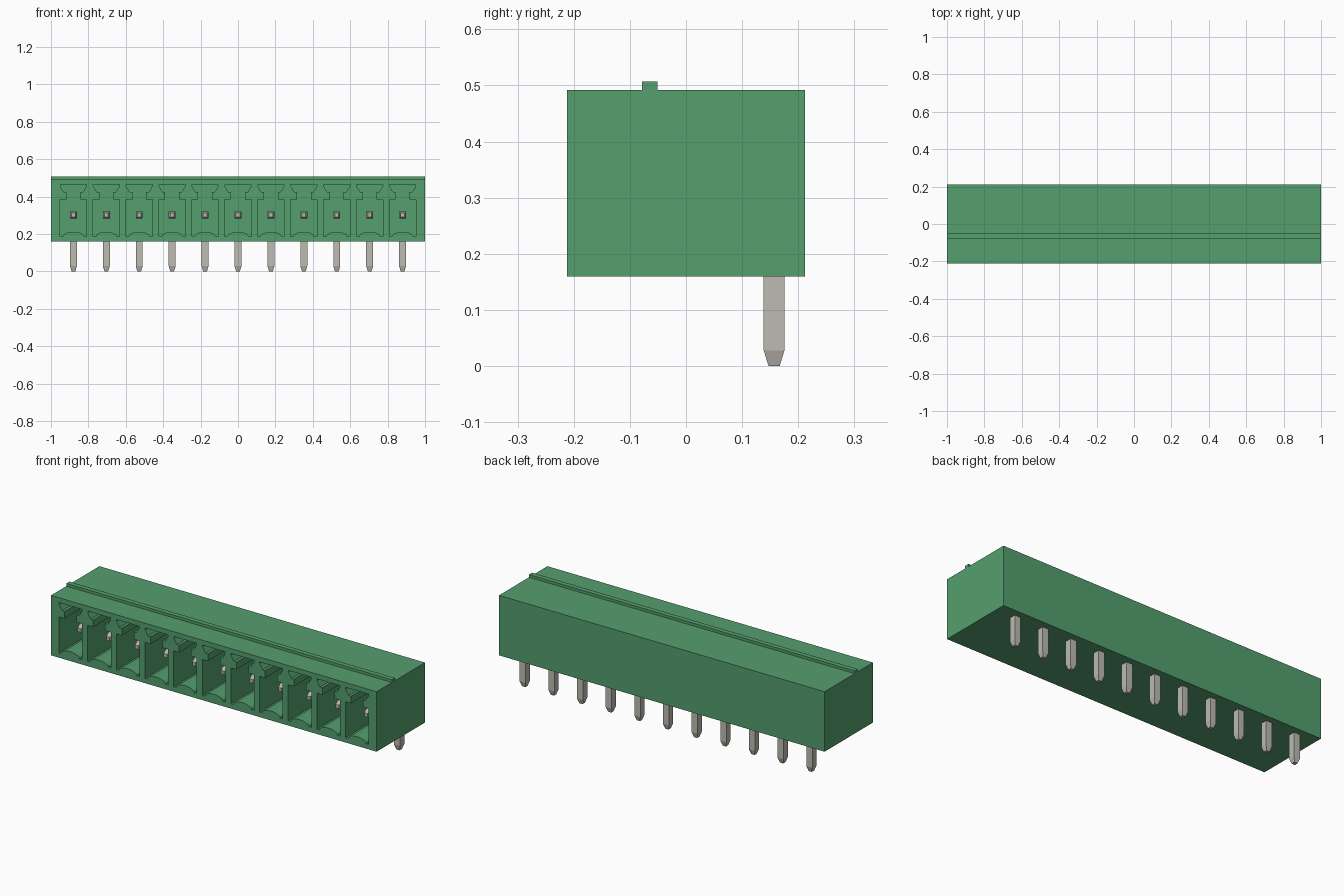
import bpy
import bmesh
import math

if "Cube" in bpy.data.objects:
    bpy.data.objects.remove(bpy.data.objects["Cube"], do_unlink=True)

COUNT, PITCH = 11, 0.176
CENTRES = [(i - (COUNT - 1) / 2) * PITCH for i in range(COUNT)]


def material(name, rgb):
    m = bpy.data.materials.new(name)
    m.use_nodes = True
    m.diffuse_color = (*rgb, 1)
    m.node_tree.nodes["Principled BSDF"].inputs["Base Color"].default_value = (*rgb, 1)
    return m


green = material("housing green", (0.089, 0.343, 0.155))
tin = material("tin grey", (0.51, 0.50, 0.44))


def finish(bm, name, mat):
    bmesh.ops.recalc_face_normals(bm, faces=bm.faces)
    mesh = bpy.data.meshes.new(name)
    bm.to_mesh(mesh)
    bm.free()
    mesh.materials.append(mat)
    obj = bpy.data.objects.new(name, mesh)
    bpy.context.collection.objects.link(obj)
    return obj


def loft(bm, rings):
    """Skin a list of equal-length point rings and cap both ends."""
    rows = [[bm.verts.new(p) for p in ring] for ring in rings]
    n = len(rows[0])
    for a, b in zip(rows, rows[1:]):
        for k in range(n):
            bm.faces.new((a[k], a[(k + 1) % n], b[(k + 1) % n], b[k]))
    bm.faces.new(rows[0])
    bm.faces.new(rows[-1])


# Housing: side profile with the small rib on top, swept along x
profile = [(-0.212, 0.159), (0.212, 0.159), (0.212, 0.492), (-0.051, 0.492),
           (-0.051, 0.507), (-0.078, 0.507), (-0.078, 0.492), (-0.212, 0.492)]
bm = bmesh.new()
loft(bm, [[(x, y, z) for y, z in profile] for x in (-1, 1)])
housing = finish(bm, "housing", green)

# Keyed sockets: right half of the outline, mirrored, with an arched floor
half = [(0.071, 0.186), (0.071, 0.385), (0.037, 0.385), (0.037, 0.425),
        (0.052, 0.425), (0.070, 0.455), (0.070, 0.465)]
arch = [(0.056 * math.cos(t), 0.186 + 0.025 * math.sin(t))
        for t in (math.pi * (1 - k / 10) for k in range(11))]
outline = half + [(-x, z) for x, z in reversed(half)] + arch
bm = bmesh.new()
for cx in CENTRES:
    loft(bm, [[(cx + x, y, z) for x, z in outline] for y in (-0.3, 0.12)])
cutter = finish(bm, "socket_cutter", green)
cutter.hide_render = True

cut = housing.modifiers.new("sockets", "BOOLEAN")
cut.operation = "DIFFERENCE"
cut.solver = "EXACT"
cut.object = cutter
bpy.context.view_layer.objects.active = housing
bpy.ops.object.modifier_apply(modifier=cut.name)
bpy.data.objects.remove(cutter, do_unlink=True)

# Bent pins: square section with tapered tips, mitred at the corner
R, TIP, PY, PZ = 0.0185, 0.010, 0.157, 0.301


def across(y, r):
    return [(-r, y, PZ - r), (r, y, PZ - r), (r, y, PZ + r), (-r, y, PZ + r)]


def down(z, r):
    return [(-r, PY - r, z), (r, PY - r, z), (r, PY + r, z), (-r, PY + r, z)]


corner = [(-R, PY - R, PZ - R), (R, PY - R, PZ - R),
          (R, PY + R, PZ + R), (-R, PY + R, PZ + R)]
bm = bmesh.new()
loft(bm, [across(-0.135, TIP), across(-0.107, R), corner, down(0.028, R), down(0, TIP)])
pin = finish(bm, "pin_1", tin)
for i, cx in enumerate(CENTRES):
    obj = pin
    if i:
        obj = bpy.data.objects.new(f"pin_{i + 1}", pin.data)
        bpy.context.collection.objects.link(obj)
    obj.location.x = cx
